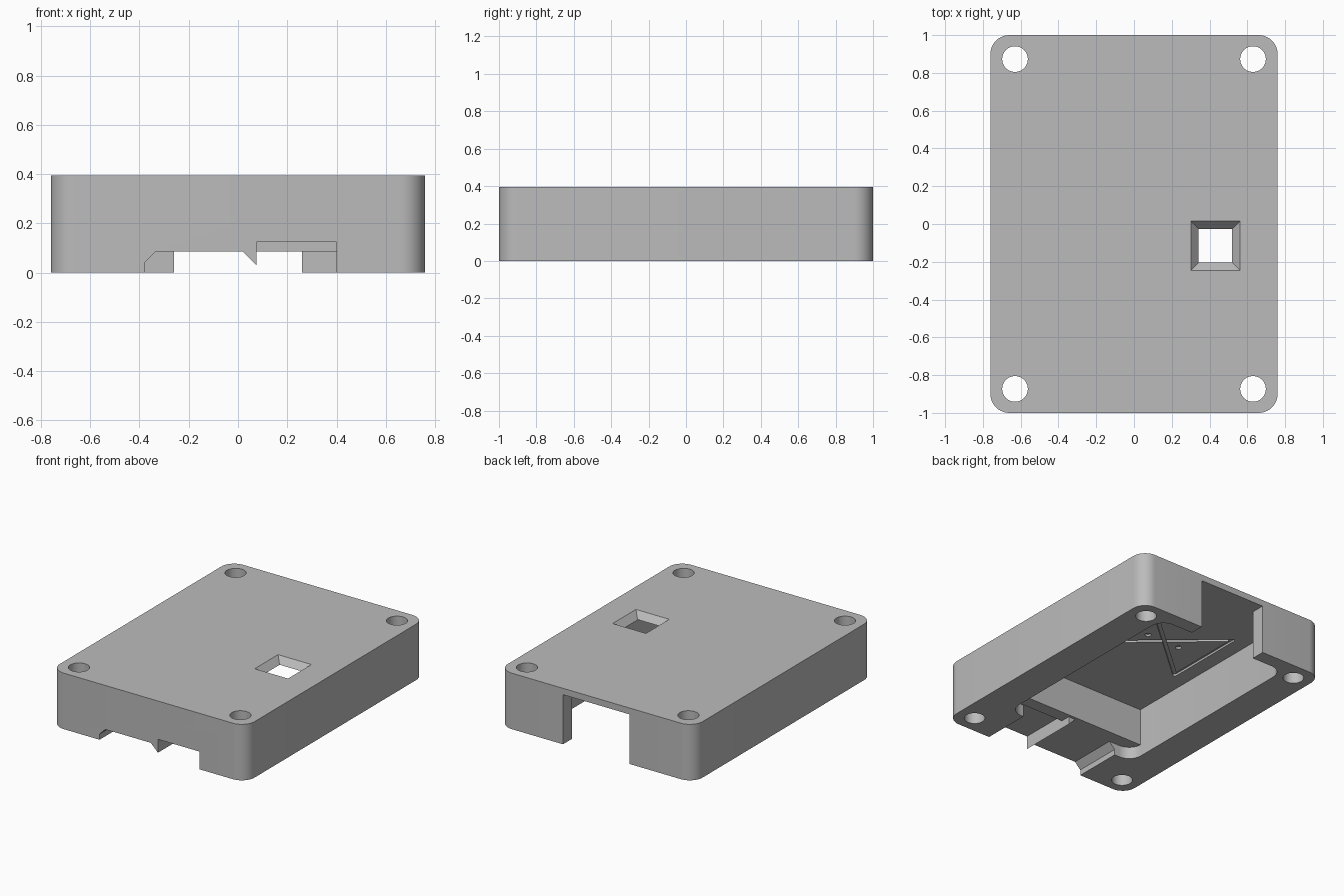
import bpy, bmesh, math
from mathutils import Vector, Matrix

default = bpy.data.objects.get("Cube")
if default:
    bpy.data.objects.remove(default, do_unlink=True)

# Material
grey = bpy.data.materials.new("plain_grey")
grey.use_nodes = True
colour = (0.5, 0.5, 0.5, 1)
grey.diffuse_color = colour
grey.node_tree.nodes["Principled BSDF"].inputs["Base Color"].default_value = colour

HALF_X, HALF_Y, HEIGHT = 0.76, 1.0, 0.395
CEILING, LEDGE = 0.35, 0.085


def sweep(name, points, direction):
    """Solid made by sweeping a flat outline along a direction."""
    bm = bmesh.new()
    face = bm.faces.new([bm.verts.new(p) for p in points])
    grown = bmesh.ops.extrude_face_region(bm, geom=[face])
    moved = [v for v in grown["geom"] if isinstance(v, bmesh.types.BMVert)]
    bmesh.ops.translate(bm, verts=moved, vec=direction)
    bmesh.ops.recalc_face_normals(bm, faces=bm.faces)
    mesh = bpy.data.meshes.new(name)
    bm.to_mesh(mesh)
    bm.free()
    mesh.materials.append(grey)
    obj = bpy.data.objects.new(name, mesh)
    bpy.context.collection.objects.link(obj)
    return obj


def upright(name, outline, z0, z1):
    return sweep(name, [(x, y, z0) for x, y in outline], (0, 0, z1 - z0))


def lengthwise(name, profile, y0, y1):
    return sweep(name, [(x, y0, z) for x, z in profile], (0, y1 - y0, 0))


def rect(x0, x1, y0, y1):
    return [(x0, y0), (x1, y0), (x1, y1), (x0, y1)]


def arc(cx, cy, r, start, end, steps):
    angles = [math.radians(start + (end - start) * i / steps) for i in range(steps + 1)]
    return [(cx + r * math.cos(a), cy + r * math.sin(a)) for a in angles]


def rounded_rect(x0, x1, y0, y1, r, steps=10):
    return (arc(x1 - r, y1 - r, r, 0, 90, steps) + arc(x0 + r, y1 - r, r, 90, 180, steps)
            + arc(x0 + r, y0 + r, r, 180, 270, steps) + arc(x1 - r, y0 + r, r, 270, 360, steps))


def circle(x, y, r, steps=32):
    return arc(x, y, r, 0, 360, steps)[:-1]


def slot(p, q, r):
    """Straight strip with round ends."""
    a = math.degrees(math.atan2(q[1] - p[1], q[0] - p[0]))
    return arc(*q, r, a - 90, a + 90, 6) + arc(*p, r, a + 90, a + 270, 6)


def combine(target, tool, operation="DIFFERENCE"):
    mod = target.modifiers.new("shape", "BOOLEAN")
    mod.operation, mod.solver, mod.object = operation, "EXACT", tool
    bpy.context.view_layer.objects.active = target
    bpy.ops.object.modifier_apply(modifier=mod.name)
    bpy.data.objects.remove(tool, do_unlink=True)


# Outer shell and hollow interior
case = upright("case_lid", rounded_rect(-HALF_X, HALF_X, -HALF_Y, HALF_Y, 0.1), 0, HEIGHT)
combine(case, upright("cavity", rounded_rect(-0.52, 0.52, -0.65, 0.9, 0.1), -0.1, CEILING))

# Thick ledge behind the front wall
combine(case, upright("ledge", rect(-0.56, 0.56, -0.72, -0.555), LEDGE, 0.37), "UNION")

# Chamfered channel and square channel through the front wall
chamfered = [(-0.38, -0.1), (-0.38, 0.04), (-0.335, LEDGE), (0.02, LEDGE),
             (0.075, 0.03), (0.1, 0.03), (0.1, -0.1)]
combine(case, lengthwise("chamfered_channel", chamfered, -1.1, -0.6))
combine(case, lengthwise("square_channel", rect(0.075, 0.4, -0.1, 0.125), -1.1, -0.645))

# Rear end of the tooth between the channels
tooth = [(0.02, LEDGE), (0.075, 0.03), (0.075, 0.1), (0.02, 0.1)]
combine(case, lengthwise("tooth_end", tooth, -0.66, -0.575), "UNION")

# Tall opening in the back wall
combine(case, upright("back_opening", rect(-0.26, 0.26, 0.8, 1.1), -0.1, CEILING))

# Screw holes in the corners
for sx in (-1, 1):
    for sy in (-1, 1):
        combine(case, upright("screw_hole", circle(sx * 0.63, sy * 0.873, 0.068), -0.1, 0.5))

# Tapered square window in the roof
window = upright("window", rect(-1, 1, -1, 1), 0, 1)
for v in window.data.vertices:
    top = v.co.z > 0.5
    half = 0.175 if top else 0.04
    v.co = Vector((0.432 + v.co.x * half, -0.115 + v.co.y * half, HEIGHT + 0.05 if top else HEIGHT - 0.1))
combine(case, window)

# Hourglass of shallow grooves and two dimples in the ceiling
left, right, near, far = -0.4, 0.28, -0.06, 0.53
strokes = [((left, near), (left, far)), ((right, near), (right, far)),
           ((left, near), (right, far)), ((left, far), (right, near))]
for p, q in strokes:
    combine(case, upright("groove", slot(p, q, 0.013), CEILING - 0.03, CEILING + 0.015))
for x in (-0.187, 0.073):
    combine(case, upright("dimple", circle(x, 0.23, 0.02, 16), CEILING - 0.03, CEILING + 0.015))

# Smooth curved walls, crisp edges
bpy.ops.object.select_all(action="DESELECT")
case.select_set(True)
bpy.context.view_layer.objects.active = case
bpy.ops.object.shade_smooth_by_angle(angle=math.radians(30))
